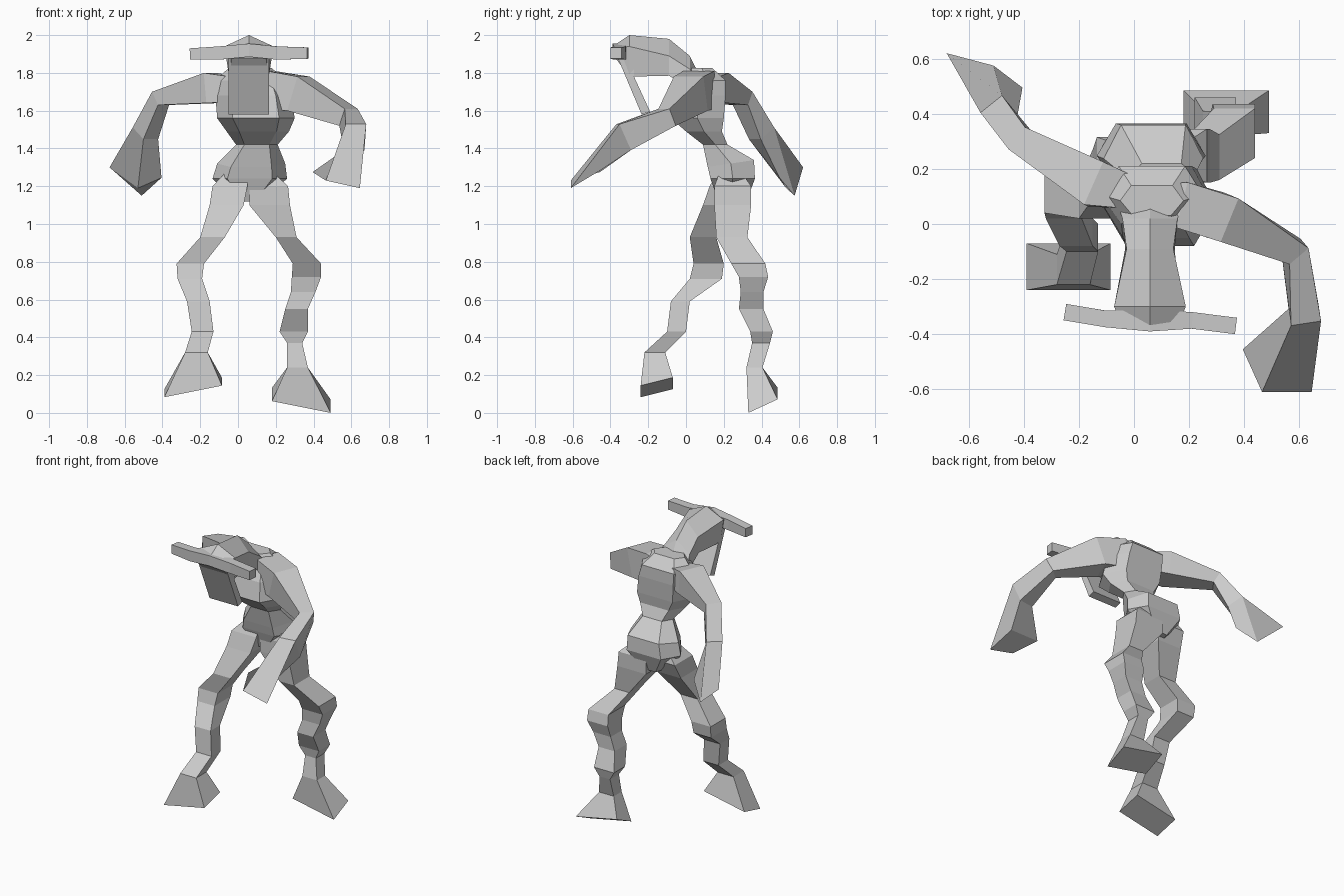
import bpy, bmesh
from mathutils import Vector

cube = bpy.data.objects.get("Cube")
if cube:
    bpy.data.objects.remove(cube, do_unlink=True)

grey = bpy.data.materials.new("stone_grey")
grey.use_nodes = True
tone = (.6, .6, .6, 1)
grey.diffuse_color = tone
grey.node_tree.nodes["Principled BSDF"].inputs["Base Color"].default_value = tone


def loft(name, rings):
    """Skin a closed, flat-shaded tube through rings of corner points."""
    bm = bmesh.new()
    loops = [[bm.verts.new(point) for point in ring] for ring in rings]
    count = len(loops[0])
    for near, far in zip(loops, loops[1:]):
        for i in range(count):
            j = (i + 1) % count
            bm.faces.new((near[i], near[j], far[j], far[i]))
    bm.faces.new(loops[0])
    bm.faces.new(loops[-1])
    bmesh.ops.recalc_face_normals(bm, faces=bm.faces)
    mesh = bpy.data.meshes.new(name)
    bm.to_mesh(mesh)
    bm.free()
    mesh.materials.append(grey)
    obj = bpy.data.objects.new(name, mesh)
    bpy.context.scene.collection.objects.link(obj)
    return obj


SQUARE = [(1, 1), (-1, 1), (-1, -1), (1, -1)]
HEXAGON = [(1, 0), (.65, 1), (-.65, 1), (-1, 0), (-.6, -1), (.6, -1)]


def level_ring(left, right, front, back, z, slope_x=0, slope_y=0, shape=SQUARE):
    """Ring bounded in x and y at height z, optionally sloped."""
    cx, cy = (left + right) / 2, (front + back) / 2
    hx, hy = (right - left) / 2, (back - front) / 2
    return [(cx + a * hx, cy + b * hy, z + a * hx * slope_x + b * hy * slope_y)
            for a, b in shape]


def path_rings(stations):
    """Square rings across a path of (x, y, z, half width, half height)."""
    centers = [Vector(s[:3]) for s in stations]
    rings = []
    for i, (center, station) in enumerate(zip(centers, stations)):
        ahead = centers[min(i + 1, len(centers) - 1)]
        behind = centers[max(i - 1, 0)]
        along = (ahead - behind).normalized()
        side = along.cross(Vector((0, 0, 1))).normalized()
        up = side.cross(along)
        rings.append([center + side * a * station[3] + up * b * station[4]
                      for a, b in SQUARE])
    return rings


# Torso: pelvis, waist, ribcage and shoulders
torso = [
    (-.02, .12, .17, .32, 1.12),
    (-.135, .26, .13, .365, 1.24),
    (-.11, .25, .115, .36, 1.32, 0, .15),
    (-.01, .21, .09, .22, 1.42),
    (-.06, .27, 0, .19, 1.49),
    (-.11, .3, -.08, .2, 1.56),
    (-.12, .28, -.05, .21, 1.68),
    (-.12, .25, 0, .21, 1.76),
    (-.05, .18, .03, .14, 1.825),
]
loft("torso", [level_ring(*row, shape=HEXAGON) for row in torso])

# Legs: thigh, knee, shin, ankle and flared foot
right_leg = [
    (-.06, .05, .17, .29, 1.28),
    (-.135, .05, .125, .315, 1.2),
    (-.15, .03, .09, .27, 1.1),
    (-.2, -.07, .02, .16, .93),
    (-.325, -.18, .04, .2, .79),
    (-.32, -.19, .02, .19, .71),
    (-.27, -.15, -.08, .02, .59),
    (-.245, -.13, -.1, 0, .43),
    (-.28, -.16, -.22, -.11, .32),
    (-.39, -.085, -.24, -.07, .135, .2, .25),
]
left_leg = [
    (.08, .18, .18, .29, 1.28),
    (.06, .265, .15, .345, 1.2),
    (.06, .275, .15, .345, 1.1),
    (.2, .31, .16, .325, .93),
    (.29, .44, .24, .42, .79),
    (.285, .44, .28, .435, .72),
    (.28, .41, .29, .41, .64),
    (.25, .37, .28, .41, .55),
    (.22, .37, .34, .46, .43),
    (.26, .34, .35, .445, .37),
    (.26, .37, .32, .405, .24),
    (.18, .49, .33, .485, .067, -.2, .46),
]
for name, rows in (("right_leg", right_leg), ("left_leg", left_leg)):
    loft(name, [level_ring(*row) for row in rows])

# Arms: shoulder, elbow, wrist, then the four corners of the broad hand
left_arm = path_rings([
    (.06, .09, 1.7, .05, .06),
    (.17, .07, 1.71, .085, .1),
    (.32, .025, 1.69, .085, .095),
    (.585, -.1, 1.565, .045, .05),
    (.62, -.33, 1.46, .055, .075),
])
left_hand = [(.465, -.61, 1.23), (.645, -.61, 1.19),
             (.6, -.46, 1.28), (.395, -.455, 1.275)]
loft("left_arm", left_arm + [left_hand])

right_arm = path_rings([
    (.04, .1, 1.71, .05, .06),
    (-.14, .145, 1.72, .085, .08),
    (-.41, .3, 1.665, .05, .04),
    (-.49, .4, 1.48, .05, .055),
])
right_hand = [(-.51, .575, 1.15), (-.68, .62, 1.3),
              (-.53, .53, 1.19), (-.405, .495, 1.245)]
loft("right_arm", right_arm + [right_hand])

# Head and neck: five-sided sections running front to back
MIDDLE = .058


def head_ring(y, jaw, brow, low, mid, top):
    return [(MIDDLE - jaw, y, low), (MIDDLE + jaw, y, low),
            (MIDDLE + brow, y, mid), (MIDDLE, y, top), (MIDDLE - brow, y, mid)]


head = [
    (-.375, .09, .1, 1.88, 1.93, 1.95),
    (-.3, .105, .13, 1.78, 1.94, 2),
    (-.09, .09, .085, 1.785, 1.89, 1.98),
    (.02, .1, .1, 1.72, 1.82, 1.89),
    (.05, .1, .11, 1.65, 1.78, 1.83),
    (.13, .07, .08, 1.6, 1.7, 1.76),
]
loft("head", [head_ring(*row) for row in head])

# Long flat face plate hanging from the brow
plate = [(-.37, 1.9), (-.235, 1.58), (-.19, 1.595), (-.275, 1.78), (-.28, 1.9)]
loft("face_plate", [[(MIDDLE + side * .107, y, z) for y, z in plate]
                    for side in (-1, 1)])

# Pair of straight horns across the brow
loft("horns", path_rings([
    (-.25, -.32, 1.9, .03, .03),
    (-.1, -.345, 1.905, .03, .035),
    (MIDDLE, -.35, 1.92, .04, .035),
    (.21, -.35, 1.905, .03, .035),
    (.37, -.37, 1.905, .03, .03),
]))
